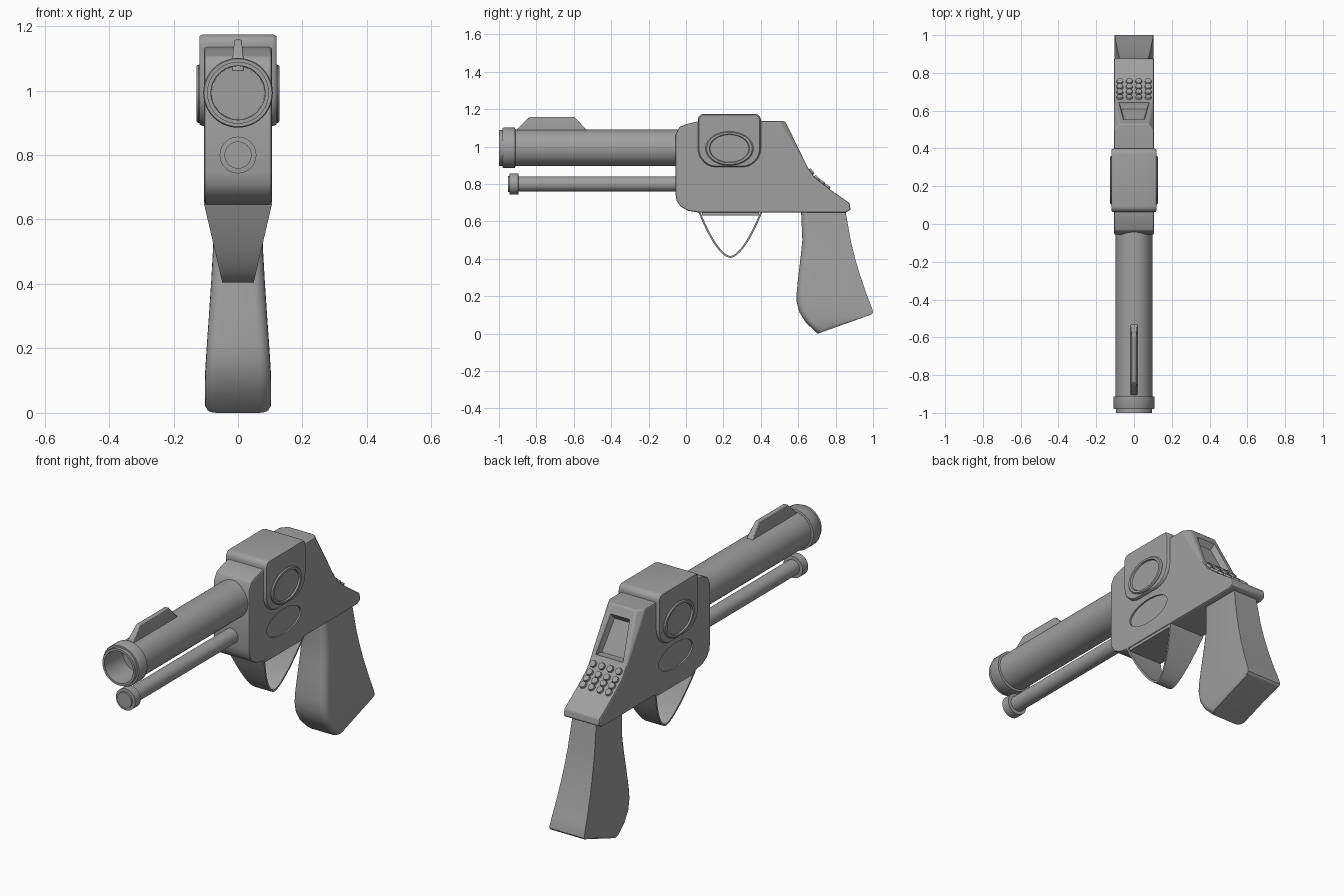
import bpy, bmesh, math
from mathutils import Vector, Matrix

if "Cube" in bpy.data.objects:
    bpy.data.objects.remove(bpy.data.objects["Cube"])

grey = bpy.data.materials.new("plain grey")
grey.diffuse_color = (0.35, 0.35, 0.35, 1)
grey.use_nodes = True
grey.node_tree.nodes["Principled BSDF"].inputs["Base Color"].default_value = grey.diffuse_color


def finish(name, bm, bevel=0.0, angle=35):
    bmesh.ops.recalc_face_normals(bm, faces=bm.faces)
    me = bpy.data.meshes.new(name)
    bm.to_mesh(me)
    bm.free()
    ob = bpy.data.objects.new(name, me)
    bpy.context.collection.objects.link(ob)
    me.materials.append(grey)
    if bevel:
        m = ob.modifiers.new("bevel", 'BEVEL')
        m.width, m.segments, m.limit_method = bevel, 2, 'ANGLE'
        m.angle_limit = math.radians(40)
    smooth(ob, angle)
    return ob


def smooth(ob, angle=35):
    bpy.ops.object.select_all(action='DESELECT')
    ob.select_set(True)
    bpy.context.view_layer.objects.active = ob
    bpy.ops.object.shade_smooth_by_angle(angle=math.radians(angle))


def loft(bm, rings, cap=True):
    vs = [[bm.verts.new(p) for p in r] for r in rings]
    n = len(vs[0])
    for a, b in zip(vs, vs[1:]):
        for i in range(n):
            bm.faces.new((a[i], a[(i + 1) % n], b[(i + 1) % n], b[i]))
    if cap:
        bm.faces.new(vs[0])
        bm.faces.new(vs[-1])


def lathe(name, z, prof, n=48):
    bm = bmesh.new()
    loft(bm, [[(r * math.cos(2 * math.pi * i / n), y, z + r * math.sin(2 * math.pi * i / n))
               for i in range(n)] for r, y in prof])
    return finish(name, bm)


def ellipse(x, y, z, ry, rz, n=48):
    return [(x, y + ry * math.cos(2 * math.pi * i / n), z + rz * math.sin(2 * math.pi * i / n))
            for i in range(n)]


def cut(ob, cutter):
    cutter.hide_render = True
    m = ob.modifiers.new("cut", 'BOOLEAN')
    m.operation, m.solver, m.object = 'DIFFERENCE', 'EXACT', cutter
    bpy.ops.object.select_all(action='DESELECT')
    bpy.context.view_layer.objects.active = ob
    ob.select_set(True)
    for mod in list(ob.modifiers):
        if mod.type in {'BEVEL', 'BOOLEAN'}:
            bpy.ops.object.modifier_apply(modifier=mod.name)
    bpy.data.objects.remove(cutter)


# Body: side profile with the rear top corner (index C) pinched inwards
prof = [(-0.056, 0.745), (-0.05, 0.71), (-0.03, 0.68), (0.01, 0.657), (0.07, 0.647),
        (0.853, 0.647), (0.88, 0.662), (0.874, 0.698), (0.845, 0.718), (0.767, 0.773),
        (0.687, 0.837), (0.65, 0.89), (0.53, 1.136), (0.495, 1.136), (0.07, 1.136),
        (0.01, 1.122), (-0.035, 1.105), (-0.056, 1.065)]
C, W = 12, 0.105
bm = bmesh.new()
sides = []
for s in (-1, 1):
    vs = [bm.verts.new((s * (0.076 if i == C else W), y, z)) for i, (y, z) in enumerate(prof)]
    bm.faces.new([v for i, v in enumerate(vs) if i != C])
    bm.faces.new(vs[C - 1:C + 2])
    sides.append(vs)
for i in range(len(prof)):
    j = (i + 1) % len(prof)
    bm.faces.new((sides[0][i], sides[0][j], sides[1][j], sides[1][i]))
body = finish("body", bm, bevel=0.007)

# Recessed window on the rear slope
slope_n = Vector((0, 0.898, 0.438))
bm = bmesh.new()
rings = []
for d, k in ((0.03, 1.0), (0.0, 1.0), (-0.03, 0.84)):
    pts = [(-0.08, 0.643, 0.904), (0.08, 0.643, 0.904), (0.055, 0.552, 1.091), (-0.055, 0.552, 1.091)]
    mid = Vector((0, 0.5975, 0.9975))
    rings.append([mid + (Vector(p) - mid) * k + slope_n * d for p in pts])
loft(bm, rings)
cut(body, finish("window_cutter", bm))

# Shallow oval recess low on each side
for s in (-1, 1):
    bm = bmesh.new()
    loft(bm, [ellipse(s * x, 0.235, 0.793, 0.143, 0.066) for x in (0.097, 0.13)])
    cut(body, finish("oval_cutter", bm))
smooth(body)

# Buttons below the window
bm = bmesh.new()
for y, z, ny, nz in ((0.668, 0.864, .8, .6), (0.697, 0.829, .66, .75),
                     (0.725, 0.807, .62, .78), (0.753, 0.784, .62, .78)):
    rot = Vector((0, 0, 1)).rotation_difference(Vector((0, ny, nz))).to_matrix().to_4x4()
    for i in range(4):
        x = (i - 1.5) * 0.05
        bmesh.ops.create_cone(bm, cap_ends=True, segments=16, radius1=0.021, radius2=0.016,
                              depth=0.022, matrix=Matrix.Translation((x, y, z)) @ rot)
finish("buttons", bm)


# Saddle block over the body
def corner(cy, cz, r, a0):
    return [(cy + r * math.cos(math.radians(a0 + 15 * i)), cz + r * math.sin(math.radians(a0 + 15 * i)))
            for i in range(7)]


outline = (corner(0.37, 1.144, 0.03, 0) + corner(0.093, 1.144, 0.03, 90)
           + corner(0.163, 0.99, 0.1, 180) + corner(0.30, 0.99, 0.1, 270))
bm = bmesh.new()
loft(bm, [[(x, 0.2315 + (y - 0.2315) * k, 1.03 + (z - 1.03) * k) for y, z in outline]
          for x, k in ((-0.119, 0.965), (-0.115, 0.985), (-0.107, 1), (0.107, 1), (0.115, 0.985), (0.119, 0.965))])
finish("saddle_block", bm)

# Raised oval ring on each side of the saddle
for s, side in ((-1, "left"), (1, "right")):
    bm = bmesh.new()
    loft(bm, [ellipse(s * x, 0.232, 0.99, 0.128 * k, 0.091 * k)
              for x, k in ((0.11, 1), (0.122, 1), (0.128, 0.95), (0.128, 0.84), (0.12, 0.81))])
    finish("oval_ring_" + side, bm)

# Barrels
lathe("main_barrel", 0.993, [(0.097, 0.0), (0.097, -0.912), (0.108, -0.914), (0.108, -0.975),
                             (0.105, -0.98), (0.096, -0.98), (0.096, -1.0), (0.084, -1.0), (0.082, -0.85)])
lathe("lower_barrel", 0.8, [(0.04, 0.0), (0.04, -0.896), (0.057, -0.897), (0.057, -0.943),
                            (0.042, -0.944), (0.042, -0.953)], 32)

# Front sight blade
bm = bmesh.new()
top, low = 0.011, 0.018
loft(bm, [[(-w, a, z), (w, a, z), (w, b, z), (-w, b, z)] for w, a, b, z in
          ((low, -0.913, -0.50, 1.06), (low, -0.905, -0.535, 1.092), (top, -0.837, -0.596, 1.158))])
finish("front_sight", bm, bevel=0.004)

# Guard: tapered curved strap under the body, with its mounting plate
bm = bmesh.new()
rings = []
for i in range(33):
    t = -1 + i / 16
    h = abs(t) ** 1.7
    w = 0.049 + 0.056 * h
    y, z = 0.237 + 0.165 * t, 0.41 + 0.238 * h
    dz = 0.238 * 1.7 * abs(t) ** 0.7 * (1 if t > 0 else -1)
    n = Vector((0, -dz, 0.165)).normalized() * 0.005
    p = Vector((0, y, z))
    rings.append([p - n - Vector((w, 0, 0)), p - n + Vector((w, 0, 0)),
                  p + n + Vector((w, 0, 0)), p + n - Vector((w, 0, 0))])
loft(bm, rings)
finish("guard_strap", bm)
bm = bmesh.new()
loft(bm, [[(-0.1, 0.085, z), (0.1, 0.085, z), (0.1, 0.39, z), (-0.1, 0.39, z)] for z in (0.632, 0.655)])
finish("guard_plate", bm)

# Grip: slanted sections (front y, z, rear y, z, half width), rounded at the front
bm = bmesh.new()
rings = []
for yf, zf, yr, zr, w in ((0.615, 0.66, 0.852, 0.66, 0.07), (0.622, 0.5, 0.88, 0.5, 0.078),
                          (0.613, 0.41, 0.902, 0.41, 0.083), (0.602, 0.32, 0.928, 0.32, 0.089),
                          (0.592, 0.22, 0.962, 0.22, 0.096), (0.592, 0.17, 0.98, 0.175, 0.099),
                          (0.606, 0.115, 0.998, 0.125, 0.102), (0.64, 0.06, 1.0, 0.112, 0.103),
                          (0.69, 0.012, 0.994, 0.104, 0.102), (0.705, 0.0, 0.985, 0.1, 0.096)):
    f, r = Vector((0, yf, zf)), Vector((0, yr, zr))
    d = (r - f).normalized()
    half = [(w, 0.0, r)]
    half += [(w - 0.035 + 0.035 * math.cos(a), 0.035 - 0.035 * math.sin(a), f)
             for a in (math.pi / 2 * i / 5 for i in range(6))]
    right = [o + d * k + Vector((x, 0, 0)) for x, k, o in half]
    rings.append(right + [Vector((-p.x, p.y, p.z)) for p in reversed(right)])
loft(bm, rings)
finish("grip", bm)
